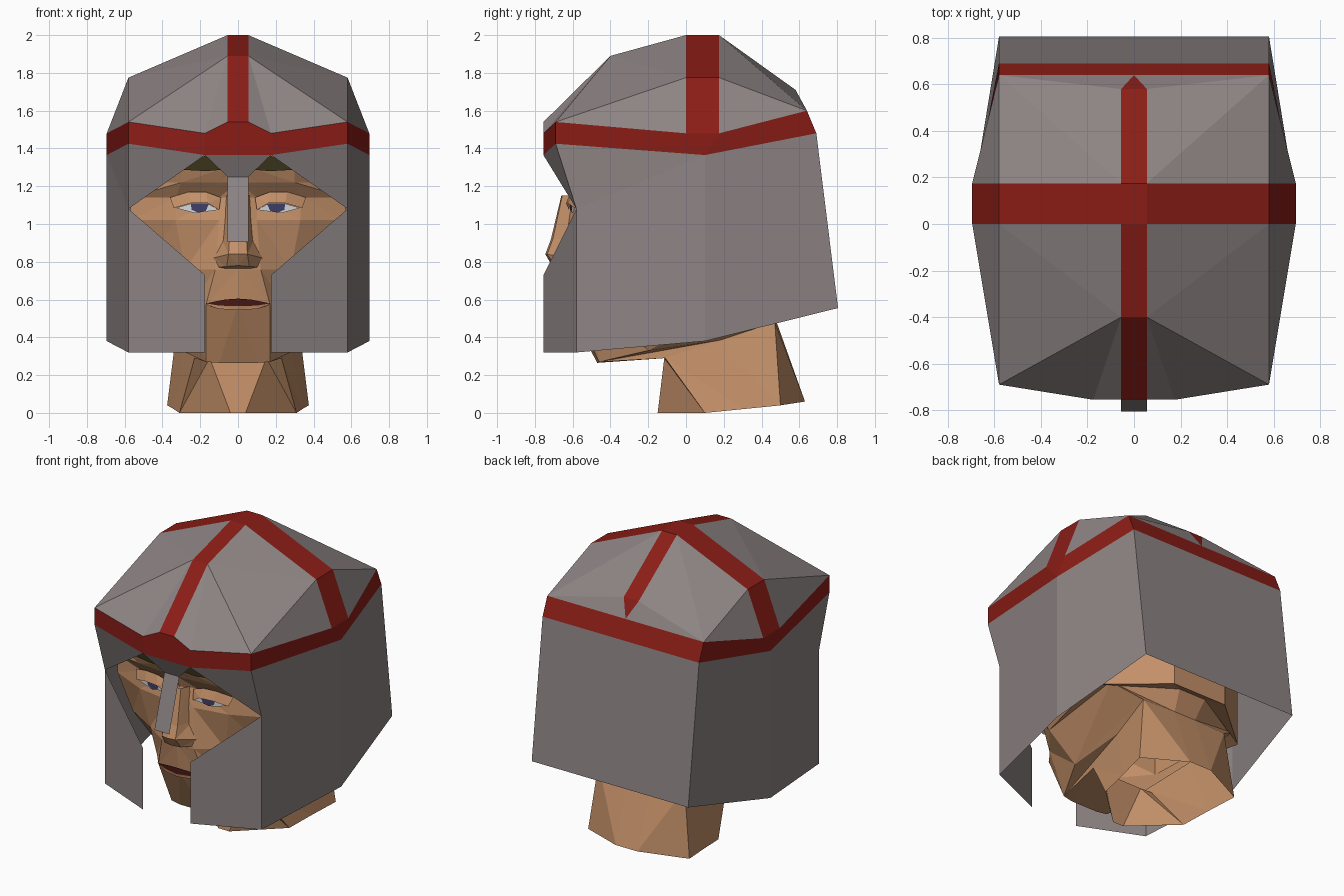
import bpy, bmesh
from mathutils import Vector

if "Cube" in bpy.data.objects:
    bpy.data.objects.remove(bpy.data.objects["Cube"])


def material(name, r, g, b):
    m = bpy.data.materials.new(name)
    m.diffuse_color = (r, g, b, 1)
    m.use_nodes = True
    m.node_tree.nodes["Principled BSDF"].inputs["Base Color"].default_value = m.diffuse_color
    return m


STEEL = material("steel", .27, .23, .23)
RED = material("red_band", .26, .012, .008)
SKIN = material("skin", .55, .28, .14)
DARK = material("dark_brow", .05, .04, .012)
LIP = material("mouth_dark", .06, .008, .006)
WHITE = material("eye_white", .65, .68, .7)
BLUE = material("iris_blue", .05, .05, .14)


def build(name, polys, mat, mirror=True):
    """Flat-faced sheet from polygons on the +x half, mirrored, facing outwards."""
    bm = bmesh.new()
    for p in polys:
        pts = []
        for q in p:
            if not pts or (Vector(q) - Vector(pts[-1])).length > 1e-5:
                pts.append(q)
        if len(pts) > 2:
            bm.faces.new([bm.verts.new(q) for q in pts])
    bmesh.ops.remove_doubles(bm, verts=bm.verts, dist=1e-4)
    bmesh.ops.recalc_face_normals(bm, faces=bm.faces)
    mid = Vector((0, .05, .9))
    if sum((f.calc_center_median() - mid).dot(f.normal) * f.calc_area() for f in bm.faces) < 0:
        bmesh.ops.reverse_faces(bm, faces=bm.faces)
    me = bpy.data.meshes.new(name)
    bm.to_mesh(me)
    bm.free()
    me.materials.append(mat)
    ob = bpy.data.objects.new(name, me)
    bpy.context.collection.objects.link(ob)
    if mirror:
        mod = ob.modifiers.new("mirror", 'MIRROR')
        mod.use_clip = True
    return ob


def loft(rows):
    """Triangles between consecutive rows of points."""
    out = []
    for a, b in zip(rows, rows[1:]):
        for i in range(len(a) - 1):
            out += [(a[i], a[i + 1], b[i]), (a[i + 1], b[i + 1], b[i])]
    return out


# Helmet key points (right half)
brow_lo, brow_hi = (.175, -.755, 1.365), (.175, -.755, 1.48)
mid_lo, mid_hi = (0, -.755, 1.365), (0, -.755, 1.54)
peak = (.055, -.755, 1.54)
fc_lo, fc_hi = (.58, -.69, 1.425), (.58, -.69, 1.54)
side_lo, side_f, side_b = (.695, .1, 1.365), (.695, 0, 1.48), (.695, .175, 1.48)
bc_lo, bc_hi = (.58, .69, 1.48), (.58, .64, 1.60)
back_lo, back_hi = (0, .69, 1.48), (0, .64, 1.60)
eye_corner = (.58, -.58, 1.08)
hem_f, hem_m, hem_b = (.58, -.58, .32), (.695, .1, .38), (.58, .805, .555)
sh_f, sh_b = (.58, 0, 1.775), (.58, .175, 1.775)
ridge_f, ridge_b = (.055, -.40, 1.89), (.055, .58, 1.71)
top_f, top_b = (.055, 0, 2), (.055, .175, 2)


def centre(p):
    return (0, p[1], p[2])


# Helmet walls with cheek plates
build("helmet_walls", [
    (brow_lo, fc_lo, eye_corner),
    (eye_corner, hem_f, (.175, -.755, .32), (.175, -.755, .73)),
    (fc_lo, side_lo, eye_corner),
    (eye_corner, side_lo, hem_m, hem_f),
    (side_lo, bc_lo, hem_b, hem_m),
    (bc_lo, back_lo, centre(hem_b), hem_b)], STEEL)

# Dome panels
build("helmet_dome", [
    (peak, brow_hi, ridge_f), (brow_hi, fc_hi, ridge_f),
    (fc_hi, sh_f, ridge_f), (ridge_f, sh_f, top_f),
    (fc_hi, side_f, sh_f), (side_b, bc_hi, sh_b),
    (top_b, sh_b, bc_hi), (top_b, bc_hi, ridge_b),
    (ridge_b, bc_hi, back_hi)], STEEL)

# Brow band and crossing straps
build("brow_band", [
    (mid_lo, brow_lo, brow_hi, peak, mid_hi),
    (brow_lo, fc_lo, fc_hi, brow_hi),
    (fc_lo, side_lo, side_f, fc_hi), (side_lo, side_b, side_f),
    (side_lo, bc_lo, bc_hi, side_b), (bc_lo, back_lo, back_hi, bc_hi)], RED)
build("cross_straps", [
    (side_f, side_b, sh_b, sh_f), (sh_f, sh_b, top_b, top_f),
    (top_f, top_b, centre(top_b), centre(top_f)),
    (centre(peak), peak, ridge_f, centre(ridge_f)),
    (centre(ridge_f), ridge_f, top_f, centre(top_f)),
    (centre(top_b), top_b, ridge_b, centre(ridge_b)),
    (centre(ridge_b), ridge_b, back_hi)], RED)

# Nose guard
ng_top, ng_end = (.055, -.70, 1.25), (.055, -.806, .905)
build("nose_guard", [
    (mid_lo, brow_lo, ng_top, centre(ng_top)),
    (centre(ng_top), ng_top, ng_end, centre(ng_end))], STEEL)

# Neck, jaw and head as one loft, front centre round to back centre
neck = [
    [(0, -.15, 0), (.04, -.15, 0), (.31, .1, 0), (.34, .3, .02),
     (.375, .5, .04), (.08, .63, .06), (0, .63, .06)],
    [(0, -.115, .29), (.15, -.115, .29), (.23, -.11, .29), (.28, .18, .385),
     (.32, .47, .48), (.08, .48, .48), (0, .48, .48)],
    [(0, -.47, .265), (.1, -.47, .265), (.17, -.46, .27), (.30, -.2, .33),
     (.48, .35, .6), (.1, .55, .6), (0, .55, .6)]]
face = [
    (.57, (0, -.63), (.17, -.60), (.25, -.50), (.42, -.30)),
    (.76, (0, -.65), (.12, -.635), (.28, -.53), (.50, -.40)),
    (1.02, (0, -.64), (.10, -.61), (.33, -.57), (.57, -.46)),
    (1.14, (0, -.62), (.10, -.58), (.33, -.56), (.57, -.46)),
    (1.22, (0, -.65), (.10, -.645), (.30, -.63), (.50, -.50)),
    (1.30, (0, -.69), (.06, -.69), (.30, -.66), (.50, -.52)),
    (1.42, (0, -.66), (.10, -.66), (.30, -.62), (.50, -.50))]
back = ((.57, .3), (.2, .62), (0, .62))
head = neck + [[(x, y, z) for x, y in (*pts, *back)] for z, *pts in face]
build("head_and_neck", loft(head), SKIN)

# Nose
build("nose", loft([
    [(0, -.66, 1.15), (.035, -.655, 1.15), (.06, -.60, 1.15)],
    [(0, -.715, .92), (.045, -.705, .92), (.085, -.61, .92)],
    [(0, -.745, .84), (.05, -.735, .84), (.13, -.62, .82)],
    [(0, -.71, .78), (.06, -.69, .775), (.125, -.61, .77)],
    [(0, -.63, .76), (.06, -.63, .76), (.11, -.60, .76)]]), SKIN)

# Mouth and lower lip
build("mouth", [((0, -.645, .605), (.07, -.638, .60), (.17, -.61, .58),
                 (.10, -.632, .568), (0, -.65, .565))], LIP)
build("lower_lip", loft([
    [(0, -.65, .565), (.10, -.632, .568), (.17, -.608, .58)],
    [(0, -.645, .545), (.10, -.63, .55), (.17, -.60, .57)]]), SKIN)


# Eyes: white, iris and upper lid
def eye_shape(points, depth):
    return [[(x, -.615 + (x - .1) * .12 - depth, z) for x, z in points]]


build("eye_whites", eye_shape([(.10, 1.075), (.16, 1.108), (.25, 1.108),
                               (.33, 1.085), (.23, 1.058)], 0), WHITE)
build("irises", eye_shape([(.155, 1.105), (.25, 1.105), (.245, 1.075),
                           (.21, 1.06), (.17, 1.07)], .006), BLUE)
build("eyelids", loft([
    [(.10, -.62, 1.075), (.16, -.635, 1.11), (.25, -.625, 1.11), (.34, -.59, 1.085)],
    [(.09, -.60, 1.14), (.17, -.61, 1.17), (.26, -.60, 1.17), (.36, -.56, 1.14)]]), SKIN)

# Eyebrows
build("eyebrows", [((.045, -.697, 1.29), (.165, -.705, 1.365), (.35, -.665, 1.29),
                    (.17, -.69, 1.28))], DARK)
